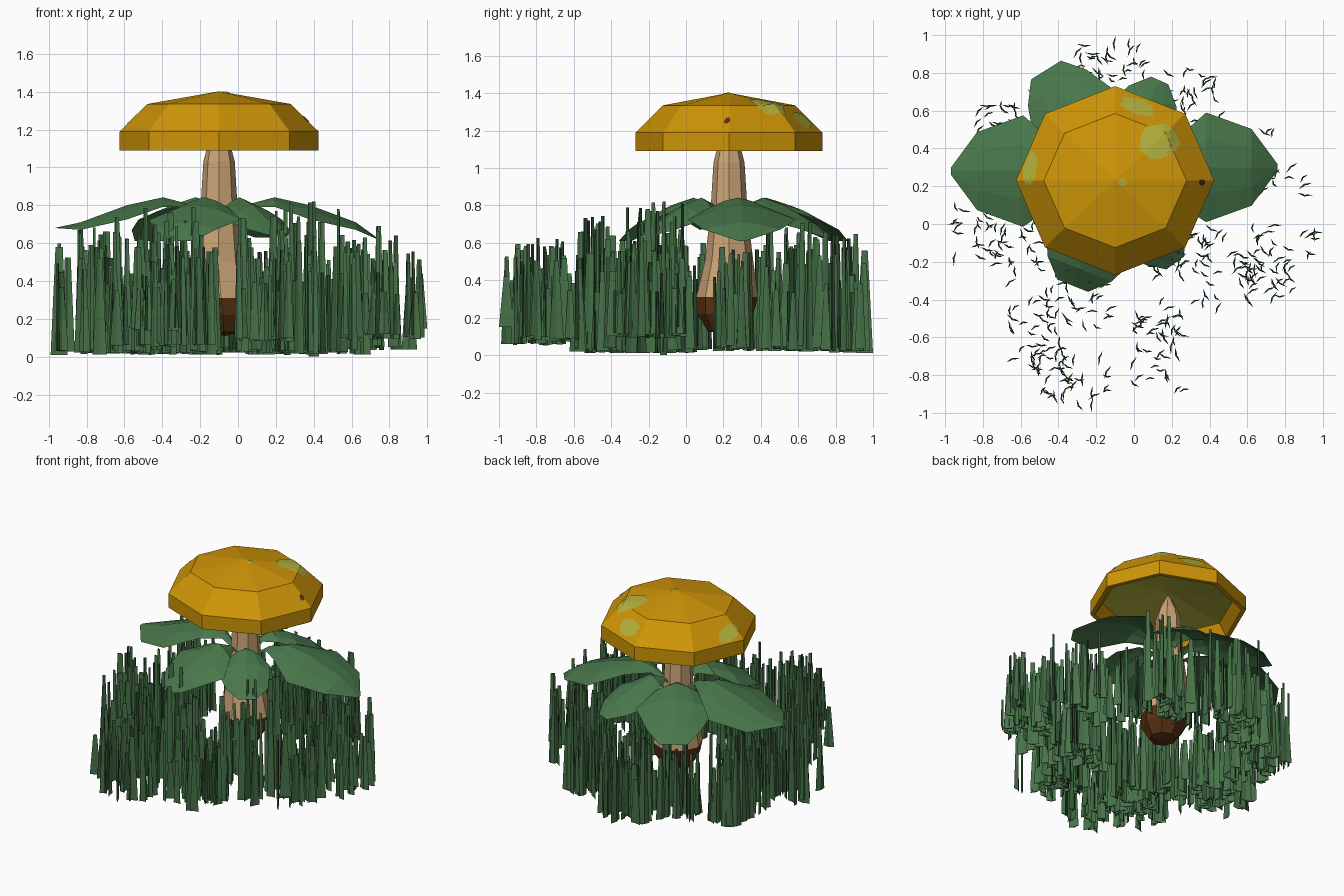
import bpy, bmesh, math, random
from mathutils import Vector
from mathutils.bvhtree import BVHTree

if "Cube" in bpy.data.objects:
    bpy.data.objects.remove(bpy.data.objects["Cube"])

random.seed(7)
CX, CY = -0.10, 0.23          # mushroom axis


def mat(name, rgb):
    m = bpy.data.materials.new(name)
    m.diffuse_color = (*rgb, 1)
    m.use_nodes = True
    m.node_tree.nodes["Principled BSDF"].inputs["Base Color"].default_value = m.diffuse_color
    return m


GOLD = mat("cap gold", (0.62, 0.30, 0.002))
OLIVE = mat("olive yellow", (0.46, 0.44, 0.045))
TAN = mat("stem tan", (0.59, 0.37, 0.18))
BROWN = mat("root brown", (0.10, 0.03, 0.006))
GREEN = mat("leaf green", (0.065, 0.185, 0.07))
GRASS = mat("grass green", (0.062, 0.17, 0.065))


def make(name, verts, faces, mats, indices=None):
    me = bpy.data.meshes.new(name)
    me.from_pydata([tuple(v) for v in verts], [], faces)
    for m in mats:
        me.materials.append(m)
    if indices:
        for p, i in zip(me.polygons, indices):
            p.material_index = i
    ob = bpy.data.objects.new(name, me)
    bpy.context.collection.objects.link(ob)
    return ob


def lathe(name, profile, sides, mats, band_mat):
    """Stack of rings (rx, ry, z, dx, dy) around the axis; radius 0 ends in a point."""
    verts, faces, idx, rings = [], [], [], []
    for rx, ry, z, dx, dy in profile:
        n = 1 if rx == 0 else sides
        rings.append(list(range(len(verts), len(verts) + n)))
        for k in range(n):
            a = 2 * math.pi * k / sides
            verts.append((CX + dx + rx * math.cos(a), CY + dy + ry * math.sin(a), z))
    for b, (lo, hi) in enumerate(zip(rings, rings[1:])):
        for k in range(sides):
            j = (k + 1) % sides
            if len(lo) == 1:
                f = (lo[0], hi[j], hi[k])
            elif len(hi) == 1:
                f = (lo[k], lo[j], hi[0])
            else:
                f = (lo[k], lo[j], hi[j], hi[k])
            faces.append(f)
            idx.append(band_mat[b])
    return make(name, verts, faces, mats, idx)


# Cap: hollow octagonal dome with olive underside
cap = lathe("mushroom_cap", [
    (0, 0, 1.24, 0, 0), (0.44, 0.42, 1.17, 0, 0), (0.495, 0.47, 1.09, 0, 0),
    (0.525, 0.50, 1.09, 0, 0), (0.525, 0.50, 1.19, 0, 0),
    (0.378, 0.355, 1.335, 0, 0), (0, 0, 1.402, 0, 0)],
    8, [GOLD, OLIVE], [1, 0, 0, 0, 0, 0])

# Stem with brown root
lathe("mushroom_stem", [
    (0, 0, 0.11, 0.03, -0.03), (0.09, 0.09, 0.13, 0.025, -0.025),
    (0.15, 0.15, 0.22, 0.02, -0.02),
    (0.165, 0.165, 0.31, 0.01, -0.01), (0.13, 0.13, 0.50, -0.005, 0), (0.10, 0.10, 0.75, 0, 0),
    (0.083, 0.083, 1.03, 0, 0), (0.065, 0.065, 1.10, 0, 0), (0, 0, 1.23, 0, 0)],
    8, [TAN, BROWN], [1, 1, 1, 0, 0, 0, 0, 0])

# Cap spots: thin patches dropped onto the dome
tree = BVHTree.FromPolygons([v.co for v in cap.data.vertices],
                            [p.vertices for p in cap.data.polygons])


def patch(name, x, y, rx, ry, turn, material, wobble=0.12):
    n, rings = 14, 4
    t = math.radians(turn)
    pts = [(0, 0)]
    wob = [1 + random.uniform(-wobble, wobble) for _ in range(n)]
    for r in range(1, rings + 1):
        for k in range(n):
            a = 2 * math.pi * k / n
            pts.append((rx * wob[k] * r / rings * math.cos(a),
                        ry * wob[k] * r / rings * math.sin(a)))
    verts = []
    for u, v in pts:
        px = x + u * math.cos(t) - v * math.sin(t)
        py = y + u * math.sin(t) + v * math.cos(t)
        hit = tree.ray_cast(Vector((px, py, 3)), Vector((0, 0, -1)))[0]
        verts.append(hit + Vector((0, 0, 0.005)) if hit else Vector((px, py, 1.19)))
    faces = [(0, 1 + k, 1 + (k + 1) % n) for k in range(n)]
    for r in range(rings - 1):
        o = 1 + r * n
        faces += [(o + k, o + n + k, o + n + (k + 1) % n, o + (k + 1) % n) for k in range(n)]
    make(name, verts, faces, [material])


patch("cap_spot_large", 0.13, 0.435, 0.11, 0.10, 20, OLIVE)
patch("cap_spot_back", 0.02, 0.62, 0.095, 0.042, -20, OLIVE)
patch("cap_spot_left", -0.55, 0.295, 0.037, 0.09, -8, OLIVE)
patch("cap_spot_small", -0.06, 0.22, 0.022, 0.022, 0, OLIVE)
patch("cap_speck", 0.36, 0.22, 0.016, 0.016, 0, BROWN, 0.05)


# Leaves: arching, drooping, folded along the midrib
def leaf(name, angle, length, width, tip_z, shift, tip_w):
    # fraction along, half width, midrib height, edge droop
    rows = [(0.10, 0.10, 0.75, 0.01), (0.20, 0.14, 0.81, 0.02), (0.34, 0.50, 0.842, 0.05),
            (0.56, 1.00, 0.80, 0.075), (0.84, 0.70, 0.71, 0.04), (1.0, tip_w, 0.0, 0.0)]
    ca, sa = math.cos(math.radians(angle)), math.sin(math.radians(angle))
    verts = []
    for s, w, z, droop in rows:
        z = z or tip_z
        for q in (-1, -0.5, 0, 0.5, 1):
            u, v = s * length, q * w * width + shift * min(1, s * 2)
            verts.append((CX + u * ca - v * sa, CY + u * sa + v * ca,
                          z - droop * abs(q) ** 1.5))
    faces = [(5 * r + c, 5 * r + 5 + c, 5 * r + 6 + c, 5 * r + 1 + c)
             for r in range(len(rows) - 1) for c in range(4)]
    make(name, verts, faces, [GREEN])


for i, args in enumerate([(0, 0.86, 0.29, 0.61, 0.07, 0.06), (180, 0.87, 0.295, 0.68, -0.05, 0.06),
                          (122, 0.69, 0.26, 0.61, 0, 0.36), (66, 0.58, 0.20, 0.63, 0, 0.25),
                          (248, 0.60, 0.26, 0.61, 0, 0.34), (306, 0.54, 0.19, 0.64, 0, 0.3)]):
    leaf("leaf_%d" % (i + 1), *args)

# Grass: upright tapered blades scattered in tufts
# (x0, x1, y0, y1, count, base height, tallest)
TUFTS = [
    (-0.32, 0.07, 0.76, 0.97, 32, 0.02, 0.65), (0.17, 0.47, 0.54, 0.85, 30, 0.03, 0.72),
    (-0.83, -0.60, 0.44, 0.65, 24, 0.03, 0.70), (0.66, 0.92, 0.15, 0.50, 18, 0.04, 0.58),
    (0.15, 0.55, -0.25, -0.02, 28, 0.02, 0.82), (0.57, 0.96, -0.20, 0.00, 22, 0.10, 0.58),
    (0.56, 0.85, -0.40, -0.18, 34, 0.10, 0.70), (0.28, 0.70, -0.45, -0.20, 14, 0.02, 0.72),
    (-0.96, -0.64, -0.22, 0.10, 32, 0.02, 0.68), (-0.66, -0.12, -0.60, -0.20, 58, 0.02, 0.80),
    (-0.66, -0.12, -0.96, -0.60, 30, 0.06, 0.58), (-0.54, -0.30, -0.90, -0.64, 32, 0.14, 0.66),
    (0.00, 0.26, -0.60, -0.40, 24, 0.02, 0.75), (-0.02, 0.27, -0.90, -0.58, 24, 0.09, 0.60),
    # under the leaves and cap
    (-0.60, -0.35, -0.20, 0.05, 20, 0.02, 0.66), (-0.55, -0.20, 0.50, 0.78, 26, 0.03, 0.60),
    (0.30, 0.62, 0.15, 0.50, 16, 0.03, 0.58), (-0.85, -0.55, 0.05, 0.45, 26, 0.03, 0.60),
    (-0.10, 0.22, 0.52, 0.76, 18, 0.03, 0.60), (0.05, 0.30, -0.30, -0.05, 14, 0.02, 0.62),
]
verts, faces = [], []


def blade(x, y, z0, z1, w, a):
    """Crescent-section blade, wide at the foot, narrow flat tip."""
    base = len(verts)
    c, s = math.cos(a), math.sin(a)
    tip = random.uniform(0.3, 0.5)
    for z, k in ((z0, 1.0), ((z0 + z1) / 2, 0.5 + tip / 2), (z1, tip)):
        for u, v in ((-w * k, 0), (0, 0.013), (w * k, 0), (0, 0.004)):
            px, py = x + u * c - v * s, y + u * s + v * c
            verts.append((max(-1, min(1, px)), max(-1, min(1, py)), z))
    for r in (0, 4):
        for k in range(4):
            j = (k + 1) % 4
            faces.append((base + r + j, base + r + k, base + r + 4 + k, base + r + 4 + j))
    faces.append((base, base + 1, base + 2, base + 3))
    faces.append((base + 11, base + 10, base + 9, base + 8))


for x0, x1, y0, y1, count, zb, top in TUFTS:
    for _ in range(count):
        x, y = random.uniform(x0, x1), random.uniform(y0, y1)
        if not -1.38 < x + y < 1.22:          # rounded outer corners
            continue
        z0 = zb + random.uniform(-0.01, 0.02)
        z1 = 0.33 + (top - 0.33) * random.random() ** 1.4
        blade(x, y, z0, z1, random.uniform(0.024, 0.042), random.uniform(0, math.pi))
# outermost blades
blade(-0.945, 0.0, 0.01, 0.58, 0.045, 0.1)
blade(-0.10, 0.955, 0.01, 0.56, 0.045, 1.5)
blade(-0.22, -0.96, 0.15, 0.42, 0.04, 1.5)
blade(0.96, -0.05, 0.15, 0.44, 0.04, 0.1)
blade(0.40, -0.12, 0.0, 0.82, 0.035, 0.6)
make("grass_blades", verts, faces, [GRASS])
